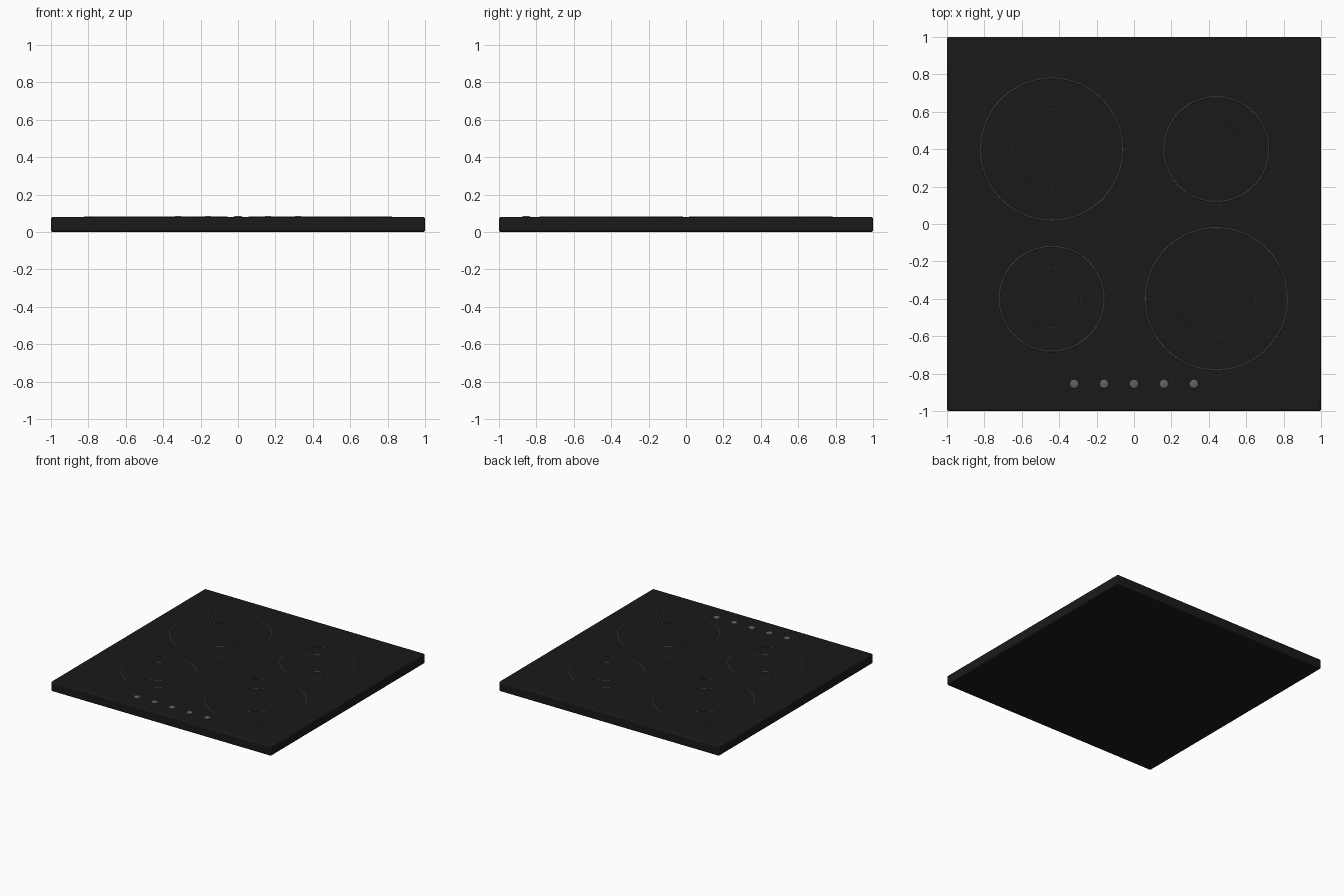
import bpy
from math import radians

if "Cube" in bpy.data.objects:
    bpy.data.objects.remove(bpy.data.objects["Cube"])

TOP = 0.08


def material(name, value):
    m = bpy.data.materials.new(name)
    m.diffuse_color = (value, value, value * 1.05, 1)
    m.use_nodes = True
    m.node_tree.nodes["Principled BSDF"].inputs["Base Color"].default_value = m.diffuse_color
    return m


def finish(name, mat):
    ob = bpy.context.object
    ob.name = name
    ob.data.materials.append(mat)
    bpy.ops.object.shade_smooth_by_angle(angle=radians(40))
    return ob


glass = material("black_glass", 0.01)
ring_outer = material("ring_grey", 0.12)
ring_inner = material("ring_dark_grey", 0.07)
button_mat = material("button_grey", 0.12)

# Glass slab with softened edges
bpy.ops.mesh.primitive_cube_add(size=1, location=(0, 0, TOP / 2))
slab = bpy.context.object
slab.scale = (2, 2, TOP)
bpy.ops.object.transform_apply(location=False, rotation=False, scale=True)
bevel = slab.modifiers.new("soft_edges", 'BEVEL')
bevel.width = 0.01
bevel.segments = 3
finish("glass_slab", glass)


# Thin raised ring marking a cooking zone
def ring(name, x, y, radius, thickness, mat):
    bpy.ops.mesh.primitive_torus_add(
        location=(x, y, TOP), major_radius=radius, minor_radius=thickness,
        major_segments=96, minor_segments=8)
    finish(name, mat)


# Four cooking zones: two large and two small on opposite diagonals
zones = [("back_left", -0.44, 0.4, 0.38, 0.21), ("back_right", 0.44, 0.4, 0.28, 0.155),
         ("front_left", -0.44, -0.4, 0.28, 0.155), ("front_right", 0.44, -0.4, 0.38, 0.21)]
for name, x, y, outer, inner in zones:
    ring(name + "_outer_ring", x, y, outer, 0.004, ring_outer)
    ring(name + "_inner_ring", x, y, inner, 0.0025, ring_inner)

# Row of flattened dome touch buttons
for i in range(5):
    bpy.ops.mesh.primitive_uv_sphere_add(
        segments=24, ring_count=12, radius=0.024,
        location=(-0.32 + 0.16 * i, -0.855, TOP))
    bpy.context.object.scale.z = 0.25
    finish(f"touch_button_{i + 1}", button_mat)
